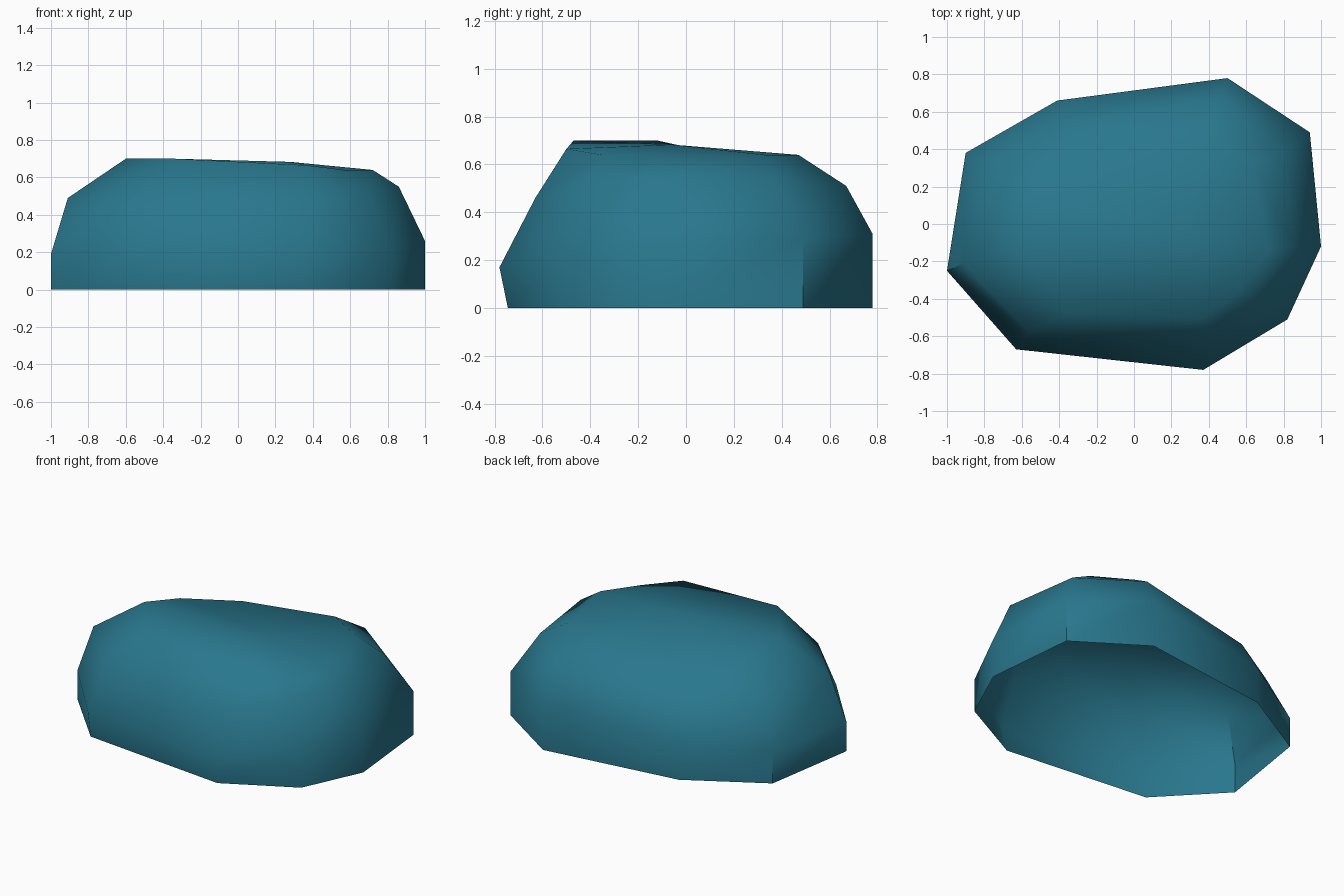
import bpy, bmesh

if "Cube" in bpy.data.objects:
    bpy.data.objects.remove(bpy.data.objects["Cube"])

# Rings of the boulder, nine corners each, starting back left and going clockwise
SHOULDER = [(-.90, .38, .20), (-.41, .66, .24), (.50, .78, .31), (.94, .49, .29), (1.0, -.12, .26),
            (.82, -.51, .22), (.37, -.78, .17), (-.63, -.67, .18), (-1.0, -.25, .19)]
BEVEL = [(-.76, .32, .45), (-.39, .54, .45), (.46, .67, .51), (.80, .38, .54), (.86, -.13, .55),
         (.70, -.43, .52), (.41, -.63, .46), (-.56, -.58, .47), (-.91, -.21, .49)]
TOP = [(-.53, .15, .64), (-.21, .35, .63), (.38, .47, .64), (.62, .33, .64), (.72, -.14, .64),
       (.57, -.35, .64), (.37, -.50, .665), (-.34, -.47, .70), (-.60, -.12, .70)]
# The foot follows the shoulder, tucked in a little at the front
FOOT = [(x, y * (.955 if y < -.6 else 1), 0) for x, y, z in SHOULDER]

bm = bmesh.new()
rings = [[bm.verts.new(p) for p in ring] for ring in (FOOT, SHOULDER, BEVEL, TOP)]
n = len(TOP)
# Walls
for low, high in zip(rings, rings[1:]):
    for i in range(n):
        j = (i + 1) % n
        bm.faces.new((low[j], low[i], high[i], high[j]))
# Slightly domed top; the underside stays open
peak = bm.verts.new((.28, -.06, .683))
for i in range(n):
    bm.faces.new((rings[3][(i + 1) % n], rings[3][i], peak))
bm.normal_update()

mesh = bpy.data.meshes.new("boulder")
bm.to_mesh(mesh)
bm.free()
boulder = bpy.data.objects.new("boulder", mesh)
bpy.context.collection.objects.link(boulder)

# One flat colour
mat = bpy.data.materials.new("teal stone")
mat.diffuse_color = (.022, .185, .27, 1)
mat.use_nodes = True
mat.node_tree.nodes["Principled BSDF"].inputs["Base Color"].default_value = mat.diffuse_color
mesh.materials.append(mat)

# Soft shading with only the hardest edges kept sharp
bpy.context.view_layer.objects.active = boulder
boulder.select_set(True)
bpy.ops.object.shade_smooth_by_angle(angle=.82)
